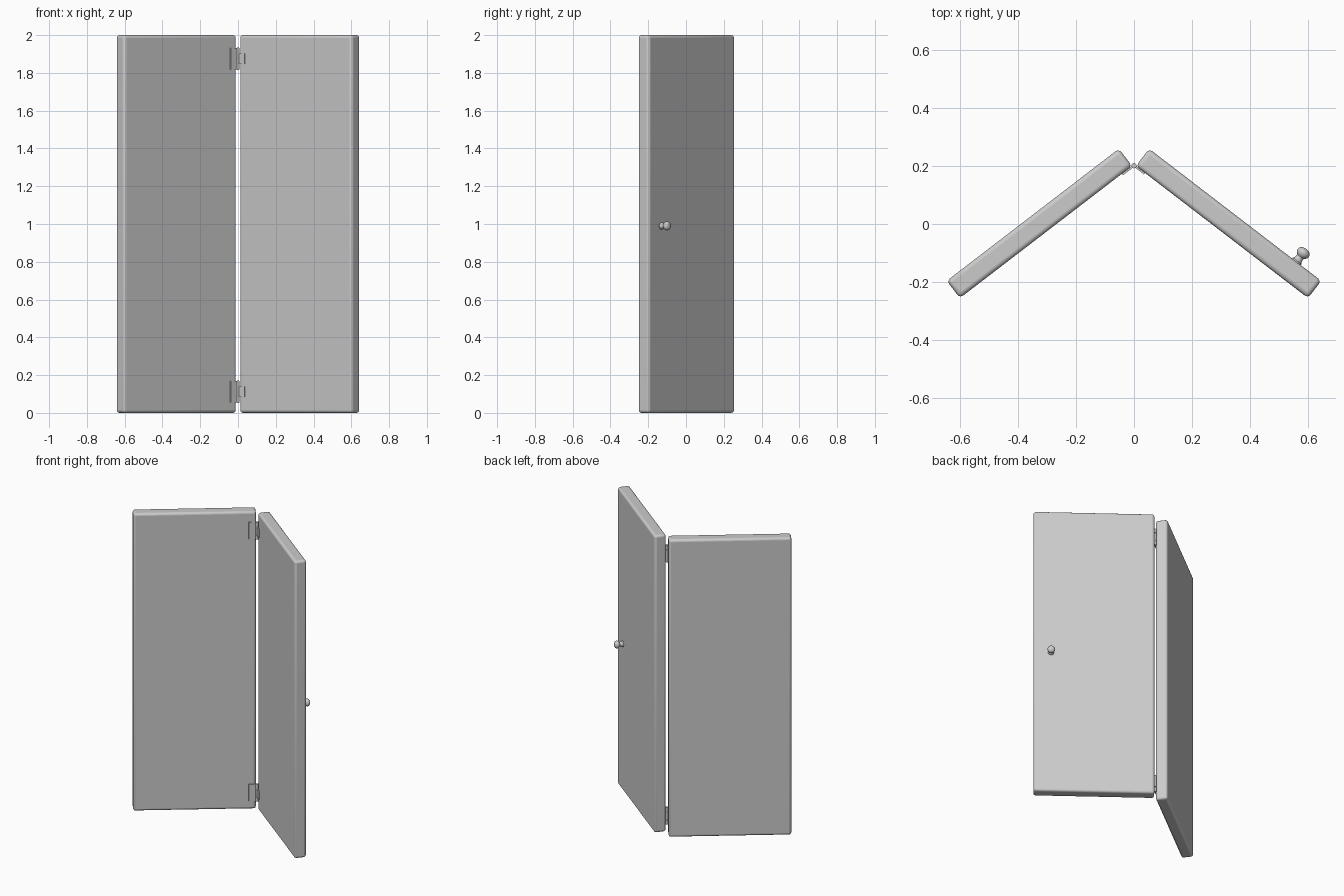
import bpy, bmesh
from math import radians, cos, sin, pi
from mathutils import Vector, Matrix

if "Cube" in bpy.data.objects:
    bpy.data.objects.remove(bpy.data.objects["Cube"])

ANGLE = radians(37.5)
LENGTH, THICK, HEIGHT = 0.75, 0.075, 2.0
CENTRE_X = 0.327
PIN_Y = 0.2015


def finish(bm, name, bevel=0.0, segments=3):
    bmesh.ops.recalc_face_normals(bm, faces=bm.faces)
    mesh = bpy.data.meshes.new(name)
    bm.to_mesh(mesh)
    bm.free()
    obj = bpy.data.objects.new(name, mesh)
    bpy.context.collection.objects.link(obj)
    if bevel:
        mod = obj.modifiers.new("rounded_edges", 'BEVEL')
        mod.width, mod.segments = bevel, segments
    bpy.ops.object.select_all(action='DESELECT')
    obj.select_set(True)
    bpy.context.view_layer.objects.active = obj
    bpy.ops.object.shade_smooth_by_angle(angle=radians(35))
    return obj


def box(name, size, loc, turn, bevel=0.0, segments=3):
    bm = bmesh.new()
    bmesh.ops.create_cube(bm, size=1)
    bmesh.ops.scale(bm, vec=size, verts=bm.verts)
    obj = finish(bm, name, bevel, segments)
    obj.location = loc
    obj.rotation_euler.z = turn
    return obj


def cylinder(name, radius, depth, loc):
    bm = bmesh.new()
    bmesh.ops.create_cone(bm, cap_ends=True, segments=24, radius1=radius,
                          radius2=radius, depth=depth)
    obj = finish(bm, name)
    obj.location = loc
    return obj


def lathe(name, profile, steps=32):
    bm = bmesh.new()
    verts = [bm.verts.new((r, 0, z)) for r, z in profile]
    edges = [bm.edges.new(p) for p in zip(verts, verts[1:])]
    bmesh.ops.spin(bm, geom=verts + edges, cent=(0, 0, 0), axis=(0, 0, 1),
                   angle=2 * pi, steps=steps)
    bmesh.ops.remove_doubles(bm, verts=bm.verts, dist=1e-5)
    return finish(bm, name)


# Two door panels folded to a V
for side, label in ((-1, "left"), (1, "right")):
    box(f"{label}_panel", (LENGTH, THICK, HEIGHT),
        (side * CENTRE_X, 0.002, HEIGHT / 2), -side * ANGLE, 0.015, 4)

# Hinges: tall left leaf with outer knuckles, short right leaf with middle knuckle
for z, label in ((0.112, "lower"), (1.875, "upper")):
    for side, reach, height in ((-1, 0.05, 0.115), (1, 0.046, 0.055)):
        where = "left" if side < 0 else "right"
        loc = (side * reach / 2 * cos(ANGLE),
               PIN_Y - reach / 2 * sin(ANGLE), z)
        box(f"{label}_hinge_{where}_leaf", (reach, 0.006, height), loc,
            -side * ANGLE)
    cylinder(f"{label}_hinge_middle_knuckle", 0.009, 0.054, (0, PIN_Y, z))
    for end, where in ((-1, "bottom"), (1, "top")):
        cylinder(f"{label}_hinge_{where}_knuckle", 0.009, 0.029,
                 (0, PIN_Y, z + end * 0.043))
    cylinder(f"{label}_hinge_pin", 0.005, 0.117, (0, PIN_Y, z))

# Door knob on the back of the right panel
knob = lathe("door_knob", [
    (0, -0.004), (0.019, -0.004), (0.019, 0.004), (0.015, 0.009),
    (0.013, 0.022), (0.018, 0.026), (0.023, 0.033), (0.024, 0.040),
    (0.021, 0.048), (0.013, 0.054), (0, 0.056)])
along = Vector((cos(ANGLE), -sin(ANGLE), 0))
normal = Vector((sin(ANGLE), cos(ANGLE), 0))
knob.location = (Vector((CENTRE_X, 0.002, 0.99)) + along * 0.267
                 + normal * THICK / 2)
knob.rotation_euler = normal.to_track_quat('Z', 'Y').to_euler()
